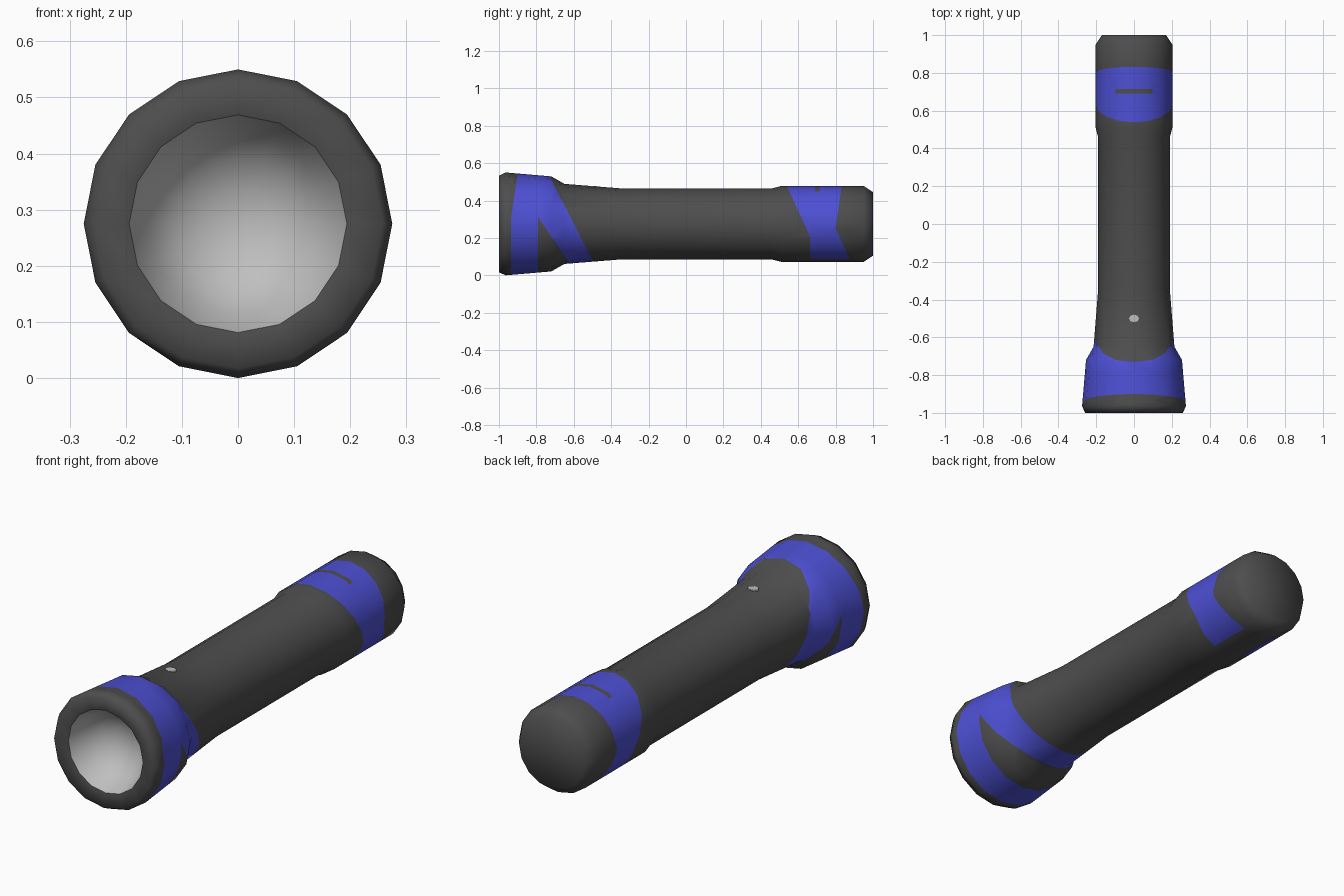
import bpy, bmesh, math
from mathutils import Vector

if "Cube" in bpy.data.objects:
    bpy.data.objects.remove(bpy.data.objects["Cube"])

SIDES, AXIS_Z = 16, 0.275


def material(name, rgb):
    m = bpy.data.materials.new(name)
    m.diffuse_color = (*rgb, 1)
    m.use_nodes = True
    m.node_tree.nodes["Principled BSDF"].inputs["Base Color"].default_value = m.diffuse_color
    return m


DARK = material("dark_grey", (0.075, 0.075, 0.075))
BLUE = material("blue", (0.075, 0.08, 0.66))
LIGHT = material("light_grey", (0.52, 0.52, 0.52))


def lathe(profile):
    """Turn (y, radius) points around the long axis."""
    bm = bmesh.new()
    rings = []
    for y, r in profile:
        rings.append([bm.verts.new((r * math.sin(2 * math.pi * j / SIDES), y,
                                    AXIS_Z + r * math.cos(2 * math.pi * j / SIDES)))
                      for j in range(SIDES)])
    for a, b in zip(rings, rings[1:]):
        for j in range(SIDES):
            k = (j + 1) % SIDES
            bm.faces.new((a[j], a[k], b[k], b[j]))
    bmesh.ops.remove_doubles(bm, verts=bm.verts, dist=1e-5)
    return bm


def finish(bm, name, mats, smooth=True):
    for f in bm.faces:
        f.smooth = smooth
    me = bpy.data.meshes.new(name)
    bm.to_mesh(me)
    bm.free()
    for m in mats:
        me.materials.append(m)
    ob = bpy.data.objects.new(name, me)
    bpy.context.collection.objects.link(ob)
    return ob


def cut(bm, y0, z0, slope, lo, hi):
    """Cut along the plane y = y0 + slope * (z - z0), only for faces between lo and hi."""
    faces = [f for f in bm.faces if lo < f.calc_center_median().y < hi]
    geom = set(faces)
    for f in faces:
        geom.update(f.edges)
        geom.update(f.verts)
    bmesh.ops.bisect_plane(bm, geom=list(geom), dist=1e-5, plane_co=Vector((0, y0, z0)),
                           plane_no=Vector((0, 1, -slope)))


def line(l, z):
    return l[0] + l[2] * (z - l[1])


# edges of the painted bands: (y, z, slope)
H_FRONT = (-0.935, 0.0, 0.0)
H_FRONT_TOP = (-0.935, 0.31, 0.15)
H_BACK = (-0.73, 0.53, -0.511)
H_GAP_FRONT = (-0.79, 0.0, 0.0)
H_GAP_BACK = (-0.79, 0.31, -0.68)
T_FRONT = (0.54, 0.475, -0.464)
T_FRONT_LOW = (0.663, 0.2, 0.0)
T_BACK_TOP = (0.80, 0.25, 0.14)
T_BACK_LOW = (0.80, 0.25, -0.47)
SLIT_A, SLIT_B = (0.69, 0.0, 0.0), (0.714, 0.0, 0.0)


def is_blue(c):
    x, y, z = c
    if y < 0:   # head: ring plus a slanted arm
        inside = max(line(H_FRONT, z), line(H_FRONT_TOP, z)) < y < line(H_BACK, z)
        gap = line(H_GAP_FRONT, z) < y < line(H_GAP_BACK, z)
        return inside and not gap
    # tail: tapering band, open underneath, with a slit on top
    inside = (min(line(T_FRONT, z), T_FRONT_LOW[0]) < y
              < max(line(T_BACK_TOP, z), line(T_BACK_LOW, z)))
    under = abs(x) < 0.077 and z < 0.2
    slit = SLIT_A[0] < y < SLIT_B[0] and z > 0.449
    return inside and not under and not slit


# body: rim, head, grip and tail cap
bm = lathe([(-0.985, 0.194), (-1.0, 0.258), (-0.965, 0.275), (-0.72, 0.254),
            (-0.65, 0.214), (-0.35, 0.19), (0.46, 0.19), (0.51, 0.203),
            (0.95, 0.203), (1.0, 0.17), (1.0, 0.0)])
# split the grip so the cuts stay local
cut(bm, -0.4, 0, 0, -2, 2)
for l in (H_FRONT, H_FRONT_TOP, H_BACK, H_GAP_FRONT, H_GAP_BACK):
    cut(bm, *l, -0.99, -0.38)
for l in (T_FRONT, T_FRONT_LOW, T_BACK_TOP, T_BACK_LOW, SLIT_A, SLIT_B):
    cut(bm, *l, 0.5, 0.96)
# ends of the slit
slit = [f for f in bm.faces if SLIT_A[0] < f.calc_center_median().y < SLIT_B[0]]
geom = set(slit)
for f in slit:
    geom.update(f.edges)
    geom.update(f.verts)
bmesh.ops.bisect_plane(bm, geom=list(geom), dist=1e-5, plane_co=Vector((0, 0, 0.449)),
                       plane_no=Vector((0, 0, 1)))
for f in bm.faces:
    f.material_index = int(is_blue(f.calc_center_median()))
finish(bm, "body", [DARK, BLUE])

# bowl-shaped reflector inside the rim
bm = lathe([(-0.82, 0.0), (-0.828, 0.06), (-0.855, 0.115), (-0.905, 0.162), (-0.985, 0.194)])
finish(bm, "reflector", [LIGHT])

# small switch button on top
bm = bmesh.new()
bmesh.ops.create_cone(bm, cap_ends=True, segments=8, radius1=0.027, radius2=0.027, depth=0.008)
bmesh.ops.scale(bm, vec=(1, 0.75, 1), verts=bm.verts)
bmesh.ops.translate(bm, vec=(0, -0.5, 0.475), verts=bm.verts)
finish(bm, "switch_button", [LIGHT], smooth=False)
